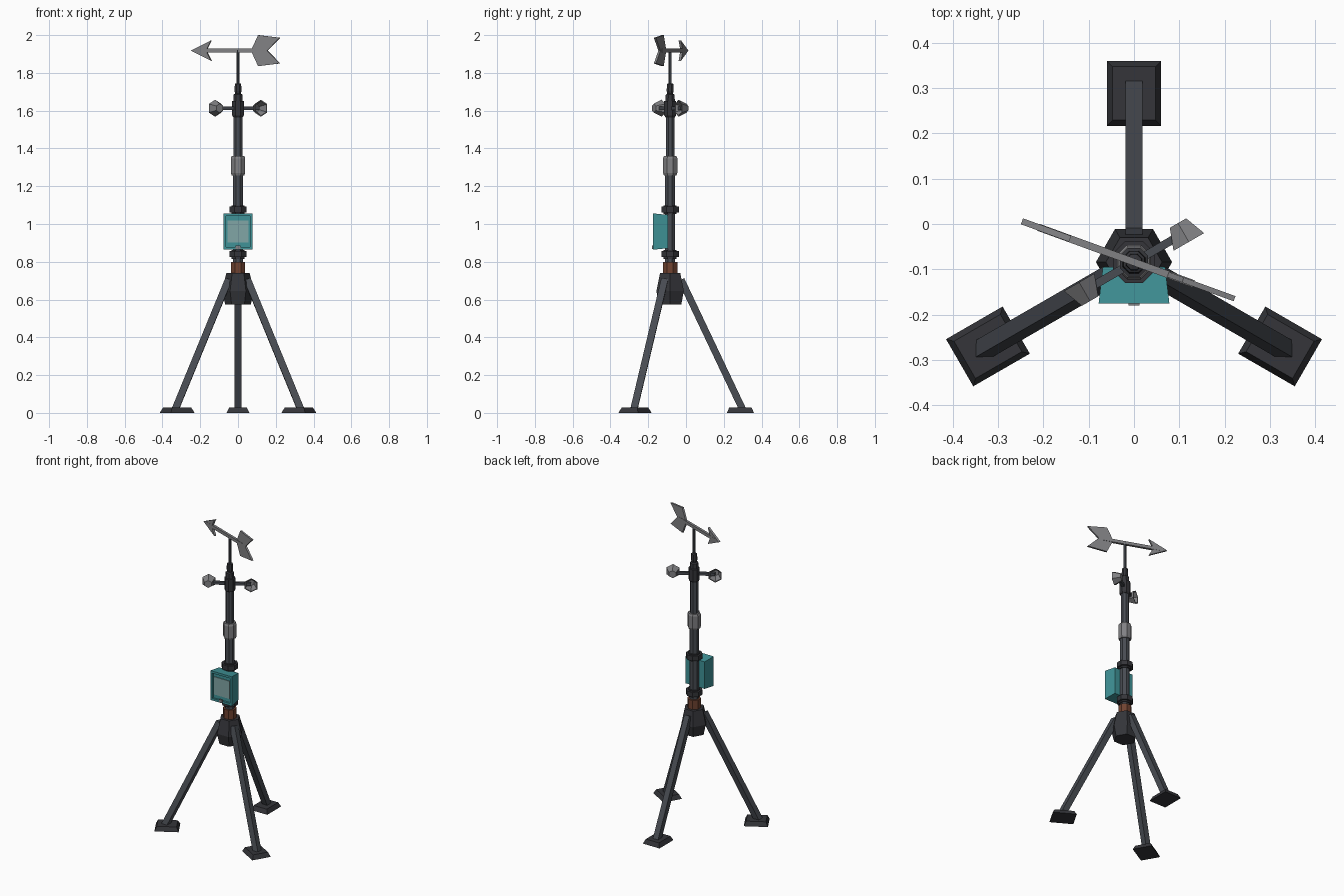
import bpy, bmesh, math
from mathutils import Matrix, Vector

if "Cube" in bpy.data.objects:
    bpy.data.objects.remove(bpy.data.objects["Cube"])

AXIS = Matrix.Translation((0, -0.084, 0))      # mast centre line


def material(name, rgb):
    m = bpy.data.materials.new(name)
    m.diffuse_color = (*rgb, 1)
    m.use_nodes = True
    m.node_tree.nodes["Principled BSDF"].inputs["Base Color"].default_value = m.diffuse_color
    return m


DARK = material("dark_metal", (0.035, 0.036, 0.042))
POLE = material("pole_metal", (0.065, 0.072, 0.085))
STEEL = material("light_steel", (0.22, 0.22, 0.23))
TEAL = material("teal_case", (0.05, 0.29, 0.31))
GLASS = material("pale_screen", (0.22, 0.38, 0.38))
COPPER = material("copper", (0.16, 0.055, 0.03))


def finish(name, bm, mat, matrix=AXIS):
    bmesh.ops.remove_doubles(bm, verts=bm.verts, dist=1e-5)
    bmesh.ops.recalc_face_normals(bm, faces=bm.faces)
    me = bpy.data.meshes.new(name)
    bm.to_mesh(me)
    bm.free()
    me.transform(matrix)
    me.materials.append(mat)
    ob = bpy.data.objects.new(name, me)
    bpy.context.collection.objects.link(ob)
    return ob


def lathe(name, profile, mat, sides=8, phase=math.pi / 8, matrix=AXIS):
    """Closed faceted solid from (radius, z) points."""
    bm = bmesh.new()
    rings = []
    for r, z in profile:
        rings.append([bm.verts.new((r * math.cos(phase + math.tau * i / sides),
                                    r * math.sin(phase + math.tau * i / sides), z))
                      for i in range(sides)])
    for a, b in zip(rings, rings[1:]):
        for i in range(sides):
            j = (i + 1) % sides
            bm.faces.new((a[i], a[j], b[j], b[i]))
    bm.faces.new(rings[0])
    bm.faces.new(rings[-1])
    return finish(name, bm, mat, matrix)


def box(name, lo, hi, mat, matrix=AXIS):
    bm = bmesh.new()
    lo, hi = Vector(lo), Vector(hi)
    bmesh.ops.create_cube(bm, size=1, matrix=Matrix.Translation((lo + hi) / 2)
                          @ Matrix.Diagonal((*(hi - lo), 1)))
    return finish(name, bm, mat, matrix)


def plate(name, outline, thick, mat, matrix):
    """Flat XZ outline extruded along y."""
    bm = bmesh.new()
    f = bm.faces.new([bm.verts.new((x, -thick / 2, z)) for x, z in outline])
    ext = bmesh.ops.extrude_face_region(bm, geom=[f])["geom"]
    bmesh.ops.translate(bm, vec=(0, thick, 0),
                        verts=[v for v in ext if isinstance(v, bmesh.types.BMVert)])
    return finish(name, bm, mat, matrix)


# tripod legs and tapered feet
for label, deg in (("back", 90), ("left", 210), ("right", 330)):
    turn = AXIS @ Matrix.Rotation(math.radians(deg), 4, 'Z')
    foot = box(label + "_foot", (0.300, -0.06, 0), (0.444, 0.06, 0.028), DARK, Matrix())
    for v in foot.data.vertices:
        if v.co.z > 0.01:
            v.co.x = 0.372 + (v.co.x - 0.372) * 0.82
            v.co.y *= 0.79
    foot.data.transform(turn)

    top, end = turn @ Vector((0.058, 0, 0.705)), turn @ Vector((0.383, 0, 0.02))
    d = end - top
    twist = Vector((0, 0, -1)).rotation_difference(d).to_matrix().to_4x4()
    box(label + "_leg", (-0.0185, -0.0185, -d.length), (0.0185, 0.0185, 0), POLE,
        Matrix.Translation(top) @ twist)

# hub and mast sections
lathe("tripod_hub", [(0.068, 0.575), (0.084, 0.645), (0.062, 0.74)], DARK, 6, 0)
lathe("copper_collar", [(0.041, 0.735), (0.041, 0.80)], COPPER)
lathe("lower_mast", [(0.029, 0.79), (0.029, 1.28)], POLE)
lathe("upper_mast", [(0.025, 1.34), (0.025, 1.60)], POLE)
lathe("mast_coupling", [(0.036, 1.258), (0.041, 1.27), (0.041, 1.348), (0.036, 1.36)], STEEL)
for label, z in (("lower", 0.841), ("upper", 1.077)):
    lathe(label + "_clamp", [(0.037, z - 0.025), (0.037, z - 0.016), (0.05, z - 0.016),
                             (0.05, z + 0.016), (0.037, z + 0.016), (0.037, z + 0.022)], DARK)
lathe("anemometer_hub", [(0.027, 1.565), (0.034, 1.575), (0.034, 1.65), (0.027, 1.652),
                         (0.025, 1.685), (0.016, 1.69), (0.02, 1.705), (0.018, 1.742),
                         (0.009, 1.745)], DARK)
lathe("vane_spindle", [(0.009, 1.73), (0.009, 1.92)], POLE)

# instrument case: tapered box with recessed screen
bm = bmesh.new()
bmesh.ops.create_cube(bm, size=1, matrix=Matrix.Translation((0, -0.135, 0.96))
                      @ Matrix.Diagonal((0.156, 0.08, 0.192, 1)))
for v in bm.verts:
    if v.co.y > -0.135:
        v.co.x *= 0.88
        v.co.z = 0.96 + (v.co.z - 0.96) * 0.92
front = min(bm.faces, key=lambda f: f.calc_center_median().y)
bmesh.ops.inset_region(bm, faces=[front], thickness=0.02)
inner = bmesh.ops.extrude_face_region(bm, geom=[front])["geom"]
bmesh.ops.delete(bm, geom=[front], context='FACES')
bmesh.ops.translate(bm, vec=(0, 0.012, 0),
                    verts=[v for v in inner if isinstance(v, bmesh.types.BMVert)])
finish("instrument_case", bm, TEAL, Matrix())
box("screen", (-0.056, -0.167, 0.902), (0.056, -0.160, 1.018), GLASS, Matrix())
box("case_latch", (-0.012, -0.18, 0.868), (0.012, -0.172, 0.887), STEEL, Matrix())

# wind cups: two open hexagonal frustums facing opposite ways round the arm
for label, deg in (("right", 30), ("left", 210)):
    turn = AXIS @ Matrix.Translation((0, 0, 1.613)) @ Matrix.Rotation(math.radians(deg), 4, 'Z')
    box(label + "_cup_arm", (0.02, -0.009, -0.009), (0.125, 0.009, 0.009), POLE, turn)
    aim = turn @ Matrix.Translation((0.127, -0.022, 0)) @ Matrix.Rotation(-math.pi / 2, 4, 'X')
    lathe(label + "_wind_cup", [(0.018, 0.04), (0.039, 0), (0.045, 0), (0.024, 0.048)],
          STEEL, 6, math.pi / 2, aim)

# wind vane: rod, arrow head and swept tail
turn = AXIS @ Matrix.Translation((0, 0, 1.918)) @ Matrix.Rotation(math.radians(-20), 4, 'Z')
box("vane_rod", (-0.225, -0.008, -0.010), (0.14, 0.008, 0.010), STEEL, turn)
plate("vane_arrow_head", [(-0.263, 0), (-0.150, 0.054), (-0.178, 0),
                          (-0.150, -0.054)], 0.014, STEEL, turn)
for label, s in (("upper", 1), ("lower", -1)):
    plate(label + "_vane_tail", [(0.075, 0), (0.115, 0.082 * s), (0.236, 0.068 * s),
                                 (0.166, 0)], 0.012, STEEL, turn)
